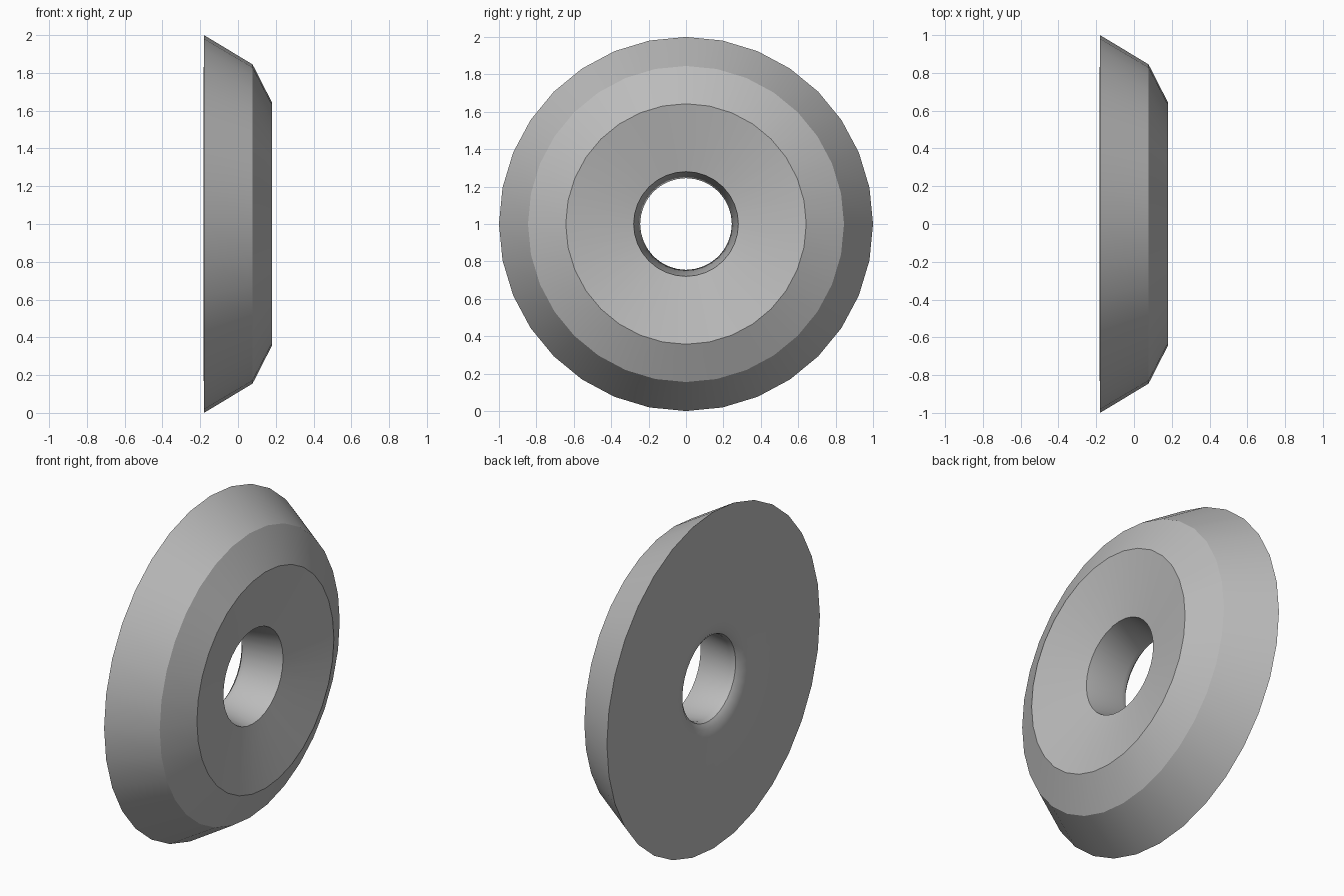
import bpy, bmesh, math
from mathutils import Matrix, Vector

# Remove the default object
cube = bpy.data.objects.get("Cube")
if cube:
    bpy.data.objects.remove(cube, do_unlink=True)

SEGMENTS = 32

# One flat grey for the whole part
grey = bpy.data.materials.new("plain_grey")
grey.use_nodes = True
colour = (0.5, 0.5, 0.5, 1)
grey.diffuse_color = colour
grey.node_tree.nodes["Principled BSDF"].inputs["Base Color"].default_value = colour


def lathe(name, profile, centre):
    """Spin a closed (x, radius) profile around the x axis."""
    bm = bmesh.new()
    rings = []
    for i in range(SEGMENTS):
        turn = Matrix.Rotation(math.tau * i / SEGMENTS, 3, 'X')
        rings.append([bm.verts.new(turn @ Vector((x, 0, r))) for x, r in profile])
    n = len(profile)
    for i, ring in enumerate(rings):
        following = rings[(i + 1) % SEGMENTS]
        for j in range(n):
            k = (j + 1) % n
            bm.faces.new((ring[j], ring[k], following[k], following[j]))
    bmesh.ops.recalc_face_normals(bm, faces=bm.faces)
    mesh = bpy.data.meshes.new(name)
    bm.to_mesh(mesh)
    bm.free()
    mesh.materials.append(grey)
    obj = bpy.data.objects.new(name, mesh)
    obj.location = centre
    bpy.context.collection.objects.link(obj)
    bpy.ops.object.select_all(action='DESELECT')
    obj.select_set(True)
    bpy.context.view_layer.objects.active = obj
    bpy.ops.object.shade_smooth_by_angle(angle=math.radians(30))
    return obj


# Bevelled disc with a dished front, a tapered bore and a rounded rear lip
lathe("bevelled_disc", [
    (-0.18, 1.0),                                  # back rim
    (0.077, 0.845), (0.18, 0.643),                 # outer bevels
    (0.1, 0.28),                                   # dish down to the bore
    (-0.12, 0.245),                                # tapered bore
    (-0.15, 0.252), (-0.172, 0.28), (-0.181, 0.34),  # rounded rear lip
    (-0.183, 0.62),                                # slightly domed back
], (0, 0, 1))
